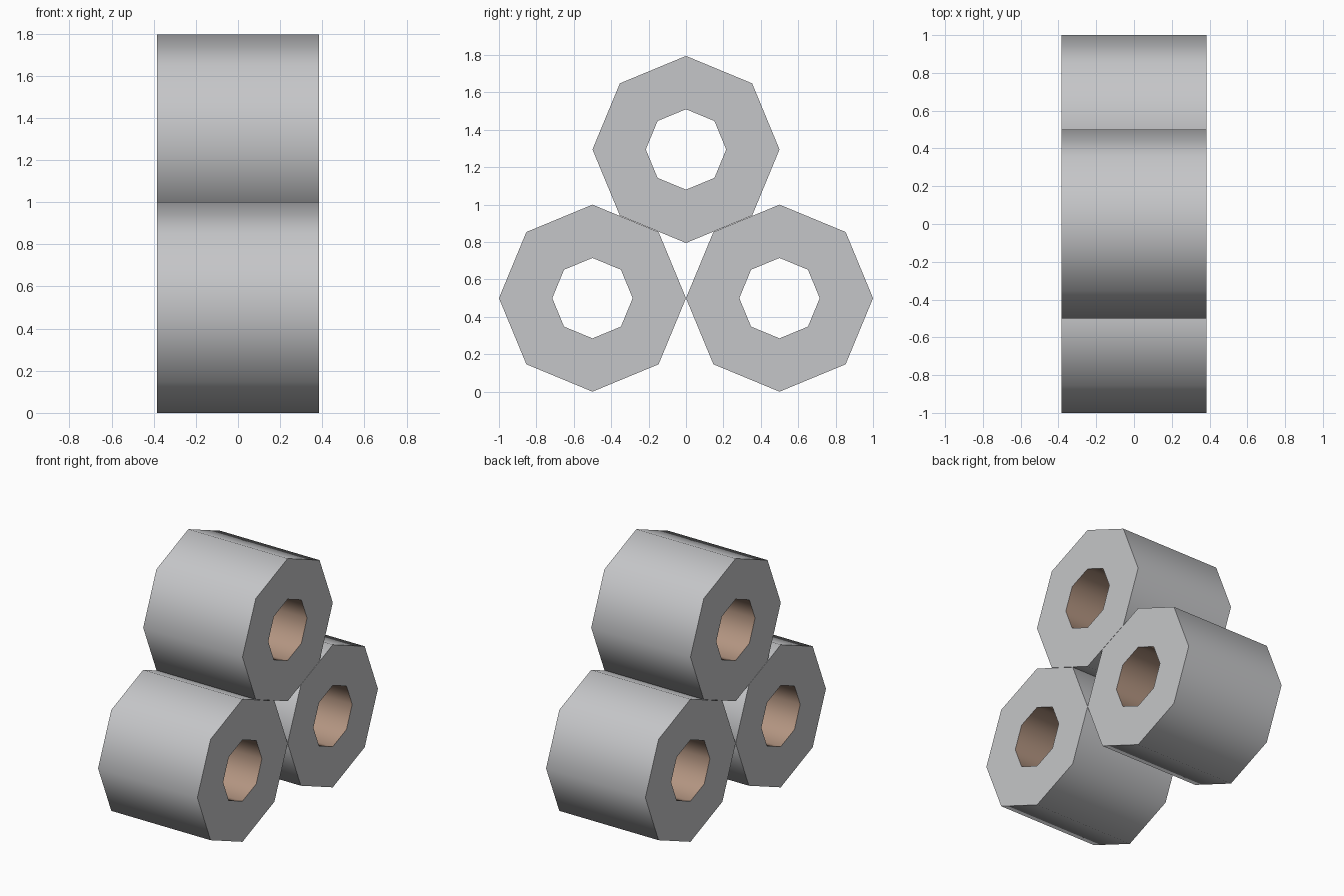
import bpy
import bmesh
from math import cos, sin, pi

SIDES = 8
OUTER_RADIUS = 0.5
HOLE_RADIUS = 0.215
HALF_LENGTH = 0.385

cube = bpy.data.objects.get("Cube")
if cube:
    bpy.data.objects.remove(cube, do_unlink=True)


def make_material(name, colour):
    mat = bpy.data.materials.new(name)
    mat.use_nodes = True
    mat.diffuse_color = colour
    mat.node_tree.nodes["Principled BSDF"].inputs["Base Color"].default_value = colour
    return mat


grey = make_material("light grey", (0.56, 0.565, 0.58, 1))
tan = make_material("tan lining", (0.45, 0.30, 0.22, 1))


def ring(bm, radius, x):
    """Octagon of vertices around the x axis."""
    angles = [2 * pi * i / SIDES for i in range(SIDES)]
    return [bm.verts.new((x, radius * cos(a), radius * sin(a))) for a in angles]


def bridge(bm, first, second, material_index):
    for i in range(SIDES):
        j = (i + 1) % SIDES
        face = bm.faces.new((first[i], first[j], second[j], second[i]))
        face.material_index = material_index


def make_tube(name, y, z):
    bm = bmesh.new()
    outer_a = ring(bm, OUTER_RADIUS, -HALF_LENGTH)
    outer_b = ring(bm, OUTER_RADIUS, HALF_LENGTH)
    hole_a = ring(bm, HOLE_RADIUS, -HALF_LENGTH)
    hole_b = ring(bm, HOLE_RADIUS, HALF_LENGTH)
    # Outer wall, end caps, then the coloured lining of the hole
    bridge(bm, outer_a, outer_b, 0)
    bridge(bm, outer_b, hole_b, 0)
    bridge(bm, hole_a, outer_a, 0)
    bridge(bm, hole_b, hole_a, 1)
    bmesh.ops.recalc_face_normals(bm, faces=bm.faces)
    mesh = bpy.data.meshes.new(name)
    bm.to_mesh(mesh)
    bm.free()
    mesh.materials.append(grey)
    mesh.materials.append(tan)
    tube = bpy.data.objects.new(name, mesh)
    tube.location = (0, y, z)
    bpy.context.collection.objects.link(tube)
    # Smooth round the walls, sharp at the end rims
    bpy.ops.object.select_all(action="DESELECT")
    tube.select_set(True)
    bpy.context.view_layer.objects.active = tube
    bpy.ops.object.shade_smooth_by_angle(angle=pi / 3)


# Two tubes side by side with a third stacked on top
make_tube("front_tube", -OUTER_RADIUS, OUTER_RADIUS)
make_tube("back_tube", OUTER_RADIUS, OUTER_RADIUS)
make_tube("top_tube", 0, 1.295)
